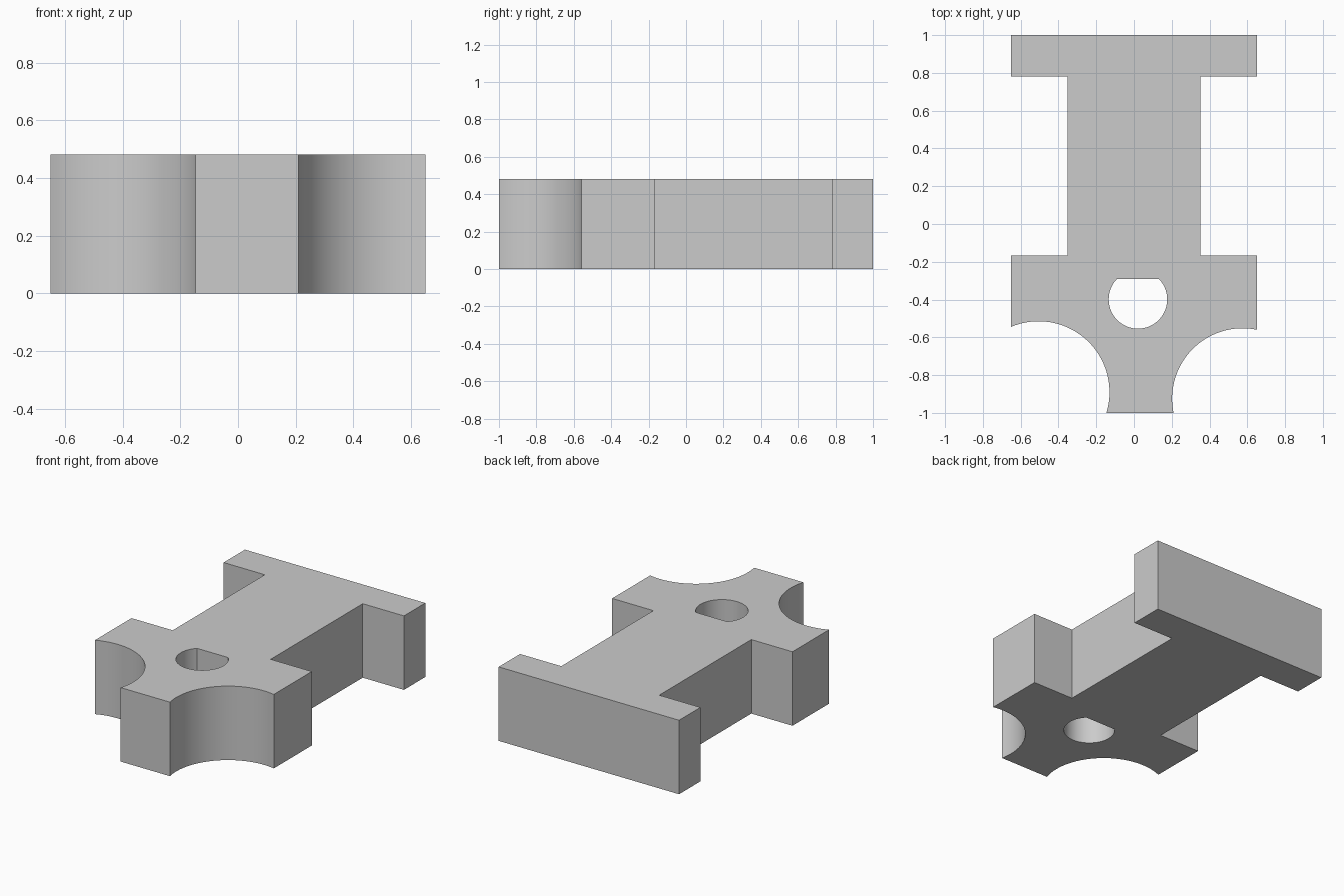
import bpy
import bmesh
from math import sin, cos, asin, acos, pi

cube = bpy.data.objects.get("Cube")
if cube:
    bpy.data.objects.remove(cube)

HEIGHT = 0.482
HALF_W = 0.65    # half width of the end bar and the head
SHAFT = 0.353    # half width of the shaft
HEAD_Y, BAR_Y = -0.168, 0.78


def arc(cx, cy, r, start, end, steps):
    """Points along a circular arc, both ends included."""
    angles = [start + (end - start) * i / steps for i in range(steps + 1)]
    return [(cx + r * cos(a), cy + r * sin(a)) for a in angles]


def scallop(cx, cy, r, side):
    """Concave corner from the front edge round to the head's side."""
    start = asin((-1 - cy) / r)
    if side > 0:
        start = pi - start
    return arc(cx, cy, r, start, acos((side * HALF_W - cx) / r), 40)


# Outer outline: right scallop, stepped body, left scallop
right_steps = [(-HALF_W, HEAD_Y), (-SHAFT, HEAD_Y), (-SHAFT, BAR_Y),
               (-HALF_W, BAR_Y), (-HALF_W, 1)]
left_steps = [(-x, y) for x, y in reversed(right_steps)]
outline = (scallop(-0.505, -0.89, 0.375, -1) + right_steps + left_steps
           + scallop(0.575, -0.925, 0.373, 1)[::-1])

# D-shaped hole: a circle with its back cut flat
flat = asin(0.107 / 0.155)
hole = arc(0.021, -0.399, 0.155, pi - flat, 2 * pi + flat, 56)

# Fill the profile and extrude it to a solid plate
bm = bmesh.new()
for loop in (outline, hole):
    verts = [bm.verts.new((x, y, 0)) for x, y in loop]
    for a, b in zip(verts, verts[1:] + verts[:1]):
        bm.edges.new((a, b))
bmesh.ops.triangle_fill(bm, use_beauty=True, edges=bm.edges[:], normal=(0, 0, 1))
top = bmesh.ops.extrude_face_region(bm, geom=bm.faces[:])["geom"]
bmesh.ops.translate(bm, vec=(0, 0, HEIGHT),
                    verts=[v for v in top if isinstance(v, bmesh.types.BMVert)])
bmesh.ops.recalc_face_normals(bm, faces=bm.faces[:])

mesh = bpy.data.meshes.new("bracket_plate")
bm.to_mesh(mesh)
bm.free()
plate = bpy.data.objects.new("bracket_plate", mesh)
bpy.context.collection.objects.link(plate)

# Plain grey
grey = bpy.data.materials.new("plain_grey")
grey.use_nodes = True
colour = (0.6, 0.6, 0.6, 1)
grey.diffuse_color = colour
grey.node_tree.nodes["Principled BSDF"].inputs["Base Color"].default_value = colour
mesh.materials.append(grey)

# Smooth curved walls, sharp corners
bpy.ops.object.select_all(action="DESELECT")
plate.select_set(True)
bpy.context.view_layer.objects.active = plate
bpy.ops.object.shade_smooth_by_angle(angle=pi / 6)
